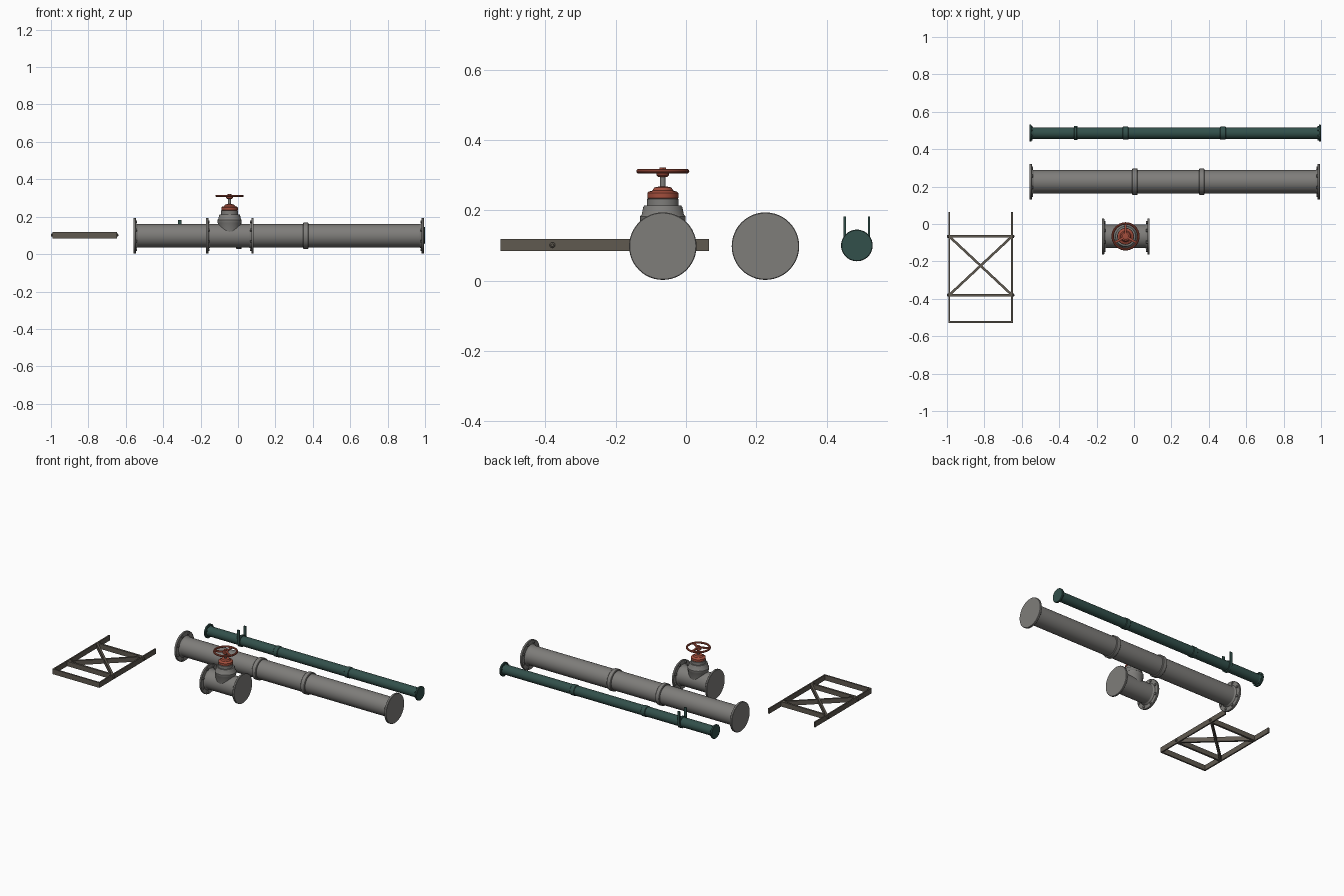
import bpy, bmesh, math
from mathutils import Matrix, Vector

if "Cube" in bpy.data.objects:
    bpy.data.objects.remove(bpy.data.objects["Cube"])


def material(name, rgb):
    m = bpy.data.materials.new(name)
    m.diffuse_color = (*rgb, 1)
    m.use_nodes = True
    m.node_tree.nodes["Principled BSDF"].inputs["Base Color"].default_value = m.diffuse_color
    return m


GREY = material("pipe grey", (0.21, 0.205, 0.195))
GREEN = material("dark green", (0.032, 0.08, 0.07))
RED = material("valve red", (0.36, 0.075, 0.045))
BROWN = material("frame brown grey", (0.115, 0.1, 0.08))


def finish(name, bm, mat, smooth=True):
    bmesh.ops.recalc_face_normals(bm, faces=bm.faces)
    me = bpy.data.meshes.new(name)
    bm.to_mesh(me)
    bm.free()
    me.materials.append(mat)
    ob = bpy.data.objects.new(name, me)
    bpy.context.collection.objects.link(ob)
    if smooth:
        bpy.ops.object.select_all(action='DESELECT')
        ob.select_set(True)
        bpy.context.view_layer.objects.active = ob
        bpy.ops.object.shade_smooth_by_angle(angle=math.radians(35))
    return ob


def lathe(name, profile, loc, mat, axis='Z', n=48):
    """Capped solid of revolution from (radius, distance along axis) pairs."""
    bm = bmesh.new()
    rings = []
    for r, d in profile:
        ring = []
        for i in range(n):
            a = 2 * math.pi * i / n
            u, v = r * math.cos(a), r * math.sin(a)
            p = (d, u, v) if axis == 'X' else (u, v, d)
            ring.append(bm.verts.new(Vector(p) + Vector(loc)))
        rings.append(ring)
    for a, b in zip(rings, rings[1:]):
        for i in range(n):
            j = (i + 1) % n
            bm.faces.new((a[i], a[j], b[j], b[i]))
    bm.faces.new(rings[0])
    bm.faces.new(rings[-1])
    return finish(name, bm, mat)


def beam(name, a, b, width, height, mat):
    """Rectangular bar between two points lying in a horizontal plane."""
    a, b = Vector(a), Vector(b)
    d = b - a
    bm = bmesh.new()
    m = (Matrix.Translation((a + b) / 2) @ Matrix.Rotation(math.atan2(d.y, d.x), 4, 'Z')
         @ Matrix.Diagonal((d.length, width, height, 1)))
    bmesh.ops.create_cube(bm, size=1, matrix=m)
    return finish(name, bm, mat, False)


def torus(name, R, r, loc, mat, n=40, k=10):
    bm = bmesh.new()
    rings = [[bm.verts.new(Vector(((R + r * math.cos(2 * math.pi * j / k)) * math.cos(2 * math.pi * i / n),
                                   (R + r * math.cos(2 * math.pi * j / k)) * math.sin(2 * math.pi * i / n),
                                   r * math.sin(2 * math.pi * j / k))) + Vector(loc))
              for j in range(k)] for i in range(n)]
    for i in range(n):
        a, b = rings[i], rings[(i + 1) % n]
        for j in range(k):
            bm.faces.new((a[j], b[j], b[(j + 1) % k], a[(j + 1) % k]))
    return finish(name, bm, mat)


def flanged_pipe(name, x0, x1, y, z, r, flange_r, thick, mat, bolts=8):
    """Pipe with a blank flange on each end and nuts on the inner flange faces."""
    lathe(name, [(r, x0 + 0.004), (r, x1 - 0.004)], (0, y, z), mat, 'X')
    e = 0.002
    for x, s, side in ((x0, 1, "left"), (x1, -1, "right")):
        lathe(f"{name}_{side}_flange",
              [(flange_r - e, x), (flange_r, x + s * e), (flange_r, x + s * (thick - e)),
               (flange_r - e, x + s * thick), (r * 1.1, x + s * thick),
               (r, x + s * (thick + 0.01))], (0, y, z), mat, 'X')
        size = (flange_r - r) * 0.24
        ring = (flange_r + r) / 2 + size * 0.2
        for i in range(bolts):
            a = 2 * math.pi * (i + 0.5) / bolts
            lathe(f"{name}_{side}_nut", [(size, x + s * thick * 0.8), (size, x + s * (thick + 0.006))],
                  (0, y + ring * math.cos(a), z + ring * math.sin(a)), mat, 'X', 6)


def collar(name, x, half, r, y, z, mat):
    e = 0.003
    lathe(name, [(r - e, x - half), (r, x - half + e), (r, x + half - e), (r - e, x + half)],
          (0, y, z), mat, 'X')


# Large grey pipe with two couplings
ZC = 0.098
flanged_pipe("large_pipe", -0.56, 0.995, 0.226, ZC, 0.062, 0.096, 0.014, GREY)
for cx in (0.005, 0.362):
    collar("large_pipe_coupling", cx, 0.015, 0.07, 0.226, ZC, GREY)

# Small green pipe with couplings
GY = 0.486
flanged_pipe("small_pipe", -0.56, 1.0, GY, 0.1, 0.031, 0.045, 0.012, GREEN)
for cx in (-0.045, 0.475):
    collar("small_pipe_coupling", cx, 0.016, 0.0345, GY, 0.1, GREEN)

# U-shaped hanger strap around the green pipe
bm = bmesh.new()
sections = []
path = [(-1, 0, 0.083)] + [(math.cos(math.pi + math.pi * i / 20), math.sin(math.pi + math.pi * i / 20), 0)
                           for i in range(21)] + [(1, 0, 0.083)]
for c, s, lift in path:
    sections.append([bm.verts.new((-0.312 + dx, GY + r * c, 0.1 + r * s + lift))
                     for dx, r in ((-0.009, 0.031), (0.009, 0.031), (0.009, 0.038), (-0.009, 0.038))])
for a, b in zip(sections, sections[1:]):
    for j in range(4):
        bm.faces.new((a[j], a[(j + 1) % 4], b[(j + 1) % 4], b[j]))
bm.faces.new(sections[0])
bm.faces.new(sections[-1])
finish("hanger_strap", bm, GREEN)
# Upper half of the clamp
collar("hanger_clamp", -0.312, 0.008, 0.037, GY, 0.1, GREEN)

# Gate valve body, neck and bonnet
VX, VY = -0.045, -0.066
flanged_pipe("valve_body", -0.172, 0.084, VY, ZC, 0.063, 0.096, 0.013, GREY)
lathe("valve_neck", [(0.058, ZC), (0.062, 0.165), (0.065, 0.17), (0.065, 0.183), (0.06, 0.188),
                     (0.056, 0.208), (0.053, 0.213), (0.045, 0.213), (0.045, 0.232), (0.04, 0.234)],
      (VX, VY, 0), GREY)
lathe("valve_bonnet", [(0.04, 0.232), (0.044, 0.235), (0.044, 0.249), (0.04, 0.253),
                       (0.03, 0.256), (0.024, 0.265), (0.014, 0.267)], (VX, VY, 0), RED)
lathe("valve_stem", [(0.008, 0.26), (0.008, 0.318)], (VX, VY, 0), GREY, n=16)

# Hand wheel with spokes
torus("wheel_rim", 0.069, 0.0065, (VX, VY, 0.311), RED)
lathe("wheel_hub", [(0.012, 0.294), (0.018, 0.3), (0.018, 0.315), (0.012, 0.317)], (VX, VY, 0), RED, n=24)
lathe("wheel_nut", [(0.011, 0.315), (0.011, 0.322)], (VX, VY, 0), RED, n=6)
for deg in (90, 210, 330):
    a = math.radians(deg)
    d = Vector((math.cos(a), math.sin(a), 0))
    c = Vector((VX, VY, 0.31))
    beam("wheel_spoke", c + d * 0.01, c + d * 0.068, 0.012, 0.008, RED)

# Flat support frame: rails, end bar, cross bars and diagonals
XL, XR, FZ, FH = -0.988, -0.652, 0.101, 0.034
for x in (XL, XR):
    beam("frame_rail", (x, -0.528, FZ), (x, 0.065, FZ), 0.009, FH, BROWN)
beam("frame_end_bar", (XL, -0.523, FZ), (XR, -0.523, FZ), 0.01, FH, BROWN)
Y0, Y1 = -0.38, -0.066
for y in (Y0, Y1):
    beam("frame_cross_bar", (XL, y, FZ), (XR, y, FZ), 0.013, FH - 0.002, BROWN)
    # Bolt heads on the outside of the rails
    for x, s in ((XL, -1), (XR, 1)):
        lathe("frame_bolt", [(0.008, x), (0.008, x + s * 0.009), (0.004, x + s * 0.012)],
              (0, y, FZ), BROWN, 'X', 12)
beam("frame_diagonal", (XL, Y0, FZ), (XR, Y1, FZ), 0.013, FH - 0.004, BROWN)
beam("frame_diagonal", (XL, Y1, FZ), (XR, Y0, FZ), 0.013, FH - 0.005, BROWN)
